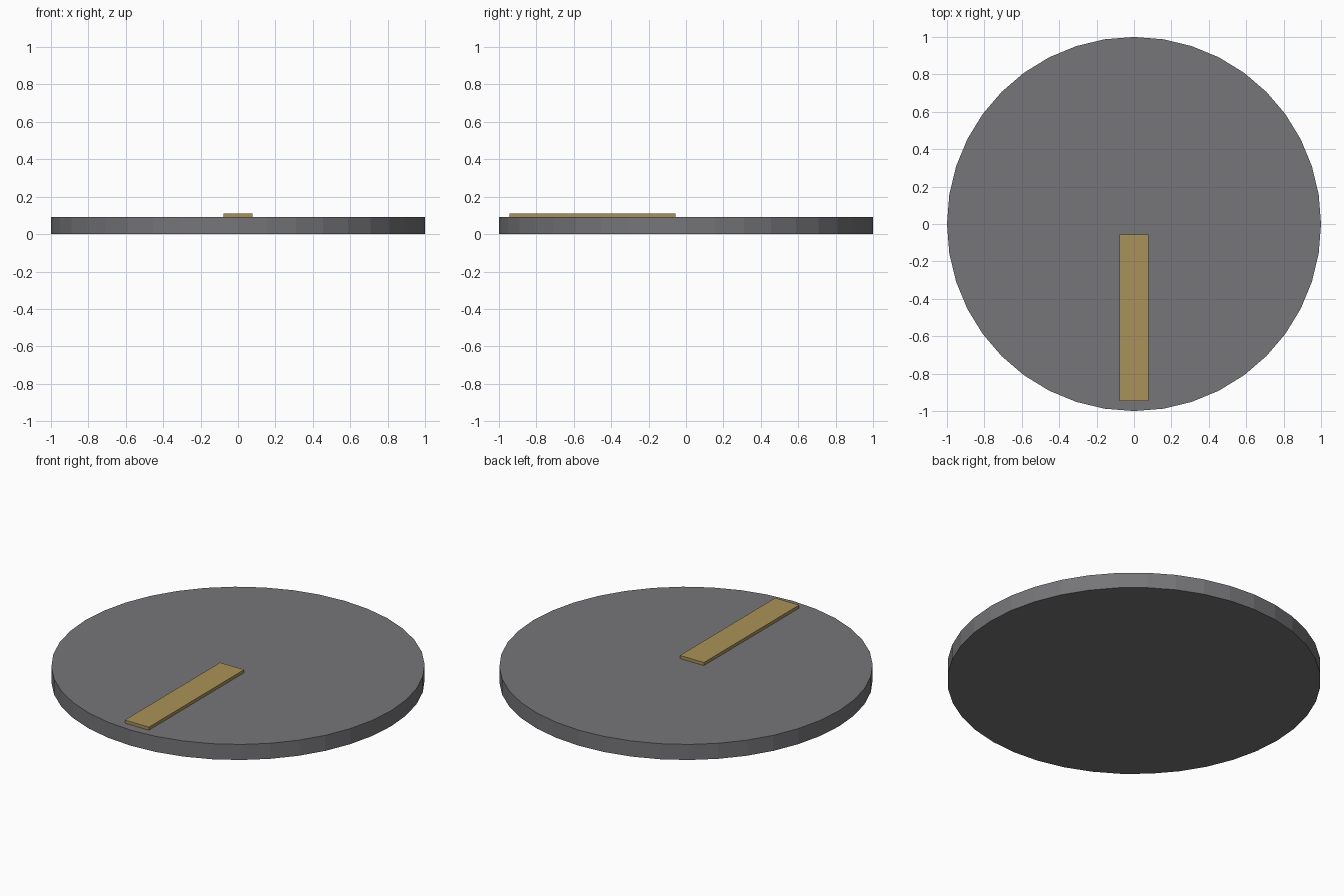
import bpy

if "Cube" in bpy.data.objects:
    bpy.data.objects.remove(bpy.data.objects["Cube"])


def paint(obj, name, color):
    mat = bpy.data.materials.new(name)
    mat.diffuse_color = (*color, 1.0)
    mat.use_nodes = True
    mat.node_tree.nodes["Principled BSDF"].inputs["Base Color"].default_value = mat.diffuse_color
    obj.data.materials.append(mat)


DISC_TOP = 0.092
BAR_TOP = 0.11

# Flat 40-sided disc
bpy.ops.mesh.primitive_cylinder_add(vertices=40, radius=1.0, depth=DISC_TOP,
                                    location=(0, 0, DISC_TOP / 2))
disc = bpy.context.object
disc.name = "disc_base"
paint(disc, "dark_grey", (0.18, 0.18, 0.19))

# Thin pointer bar lying on the disc, running towards the front edge
bpy.ops.mesh.primitive_cube_add(size=1, location=(0, -0.5, (DISC_TOP + BAR_TOP) / 2))
bar = bpy.context.object
bar.name = "pointer_bar"
bar.scale = (0.157, 0.89, BAR_TOP - DISC_TOP)
bpy.ops.object.transform_apply(location=False, rotation=False, scale=True)
paint(bar, "brass", (0.40, 0.29, 0.10))
